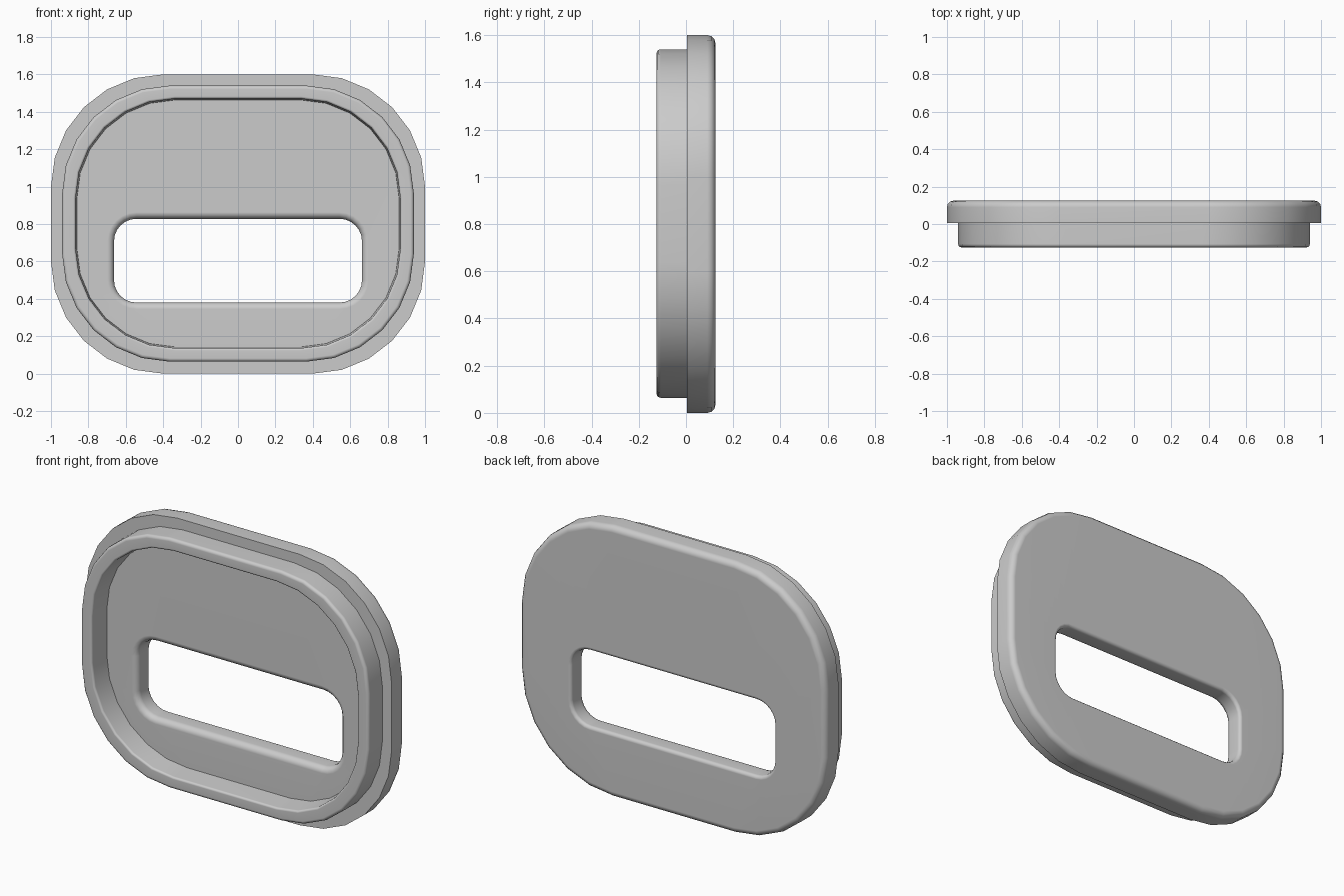
import bpy
import bmesh
import math

cube = bpy.data.objects.get("Cube")
if cube:
    bpy.data.objects.remove(cube, do_unlink=True)

CORNER_STEPS = 6
QUARTER = math.pi / 2


def material(name, color):
    mat = bpy.data.materials.new(name)
    mat.use_nodes = True
    mat.diffuse_color = color
    mat.node_tree.nodes["Principled BSDF"].inputs["Base Color"].default_value = color
    return mat


def outline(half_w, half_h, radius, cz, y):
    """Rounded rectangle in the XZ plane, anticlockwise from the right side."""
    pts = []
    for q, (sx, sz) in enumerate([(1, 1), (-1, 1), (-1, -1), (1, -1)]):
        for i in range(CORNER_STEPS + 1):
            a = (q + i / CORNER_STEPS) * QUARTER
            pts.append((sx * (half_w - radius) + radius * math.cos(a), y,
                        cz + sz * (half_h - radius) + radius * math.sin(a)))
    return pts


def fillet(base, y, size, side, outward, steps=3):
    """Rings rounding a wall into a face; base is (half_w, half_h, radius, cz).
    outward=1 shrinks the ring towards the face, -1 grows it.
    side is the y direction that the face points to."""
    w, h, r, cz = base
    rings = []
    for i in range(steps + 1):
        a = i / steps * QUARTER
        inset = outward * size * (1 - math.cos(a))
        rings.append(outline(w - inset, h - inset, r - inset, cz,
                             y - side * size * (1 - math.sin(a))))
    return rings


# Outlines of each step of the section
flange = (1.0, 0.8, 0.6, 0.8)
rim = (0.94, 0.738, 0.575, 0.802)
recess = (0.868, 0.667, 0.53, 0.803)
recess_floor = (0.861, 0.66, 0.525, 0.803)
slot = (0.663, 0.224, 0.12, 0.604)

# Section running from the slot, over the front rim, round the back to the slot
rings = fillet(slot, 0.005, 0.035, -1, -1)
rings.append(outline(*recess_floor, 0.005))
rings += fillet(recess, -0.125, 0.012, -1, -1)[:]
rings += fillet(rim, -0.125, 0.018, -1, 1)[::-1]
rings.append(outline(*rim, 0.005))
rings.append(outline(*flange, 0.005))
rings += fillet(flange, 0.125, 0.035, 1, 1)
rings += fillet(slot, 0.125, 0.02, 1, -1)[::-1]

bm = bmesh.new()
loops = [[bm.verts.new(p) for p in ring] for ring in rings]
count = len(loops[0])
for k, loop in enumerate(loops):
    nxt = loops[(k + 1) % len(loops)]
    for i in range(count):
        j = (i + 1) % count
        bm.faces.new((loop[i], loop[j], nxt[j], nxt[i]))
bmesh.ops.recalc_face_normals(bm, faces=bm.faces)

mesh = bpy.data.meshes.new("slotted_cover_plate")
bm.to_mesh(mesh)
bm.free()
mesh.materials.append(material("plain grey", (0.6, 0.6, 0.6, 1)))
plate = bpy.data.objects.new("slotted_cover_plate", mesh)
bpy.context.collection.objects.link(plate)

# Soft rounded edges, crisp steps, flat broad faces
bpy.context.view_layer.objects.active = plate
plate.select_set(True)
bpy.ops.object.shade_smooth_by_angle(angle=math.radians(40))
weighted = plate.modifiers.new("weighted_normals", 'WEIGHTED_NORMAL')
weighted.keep_sharp = True
